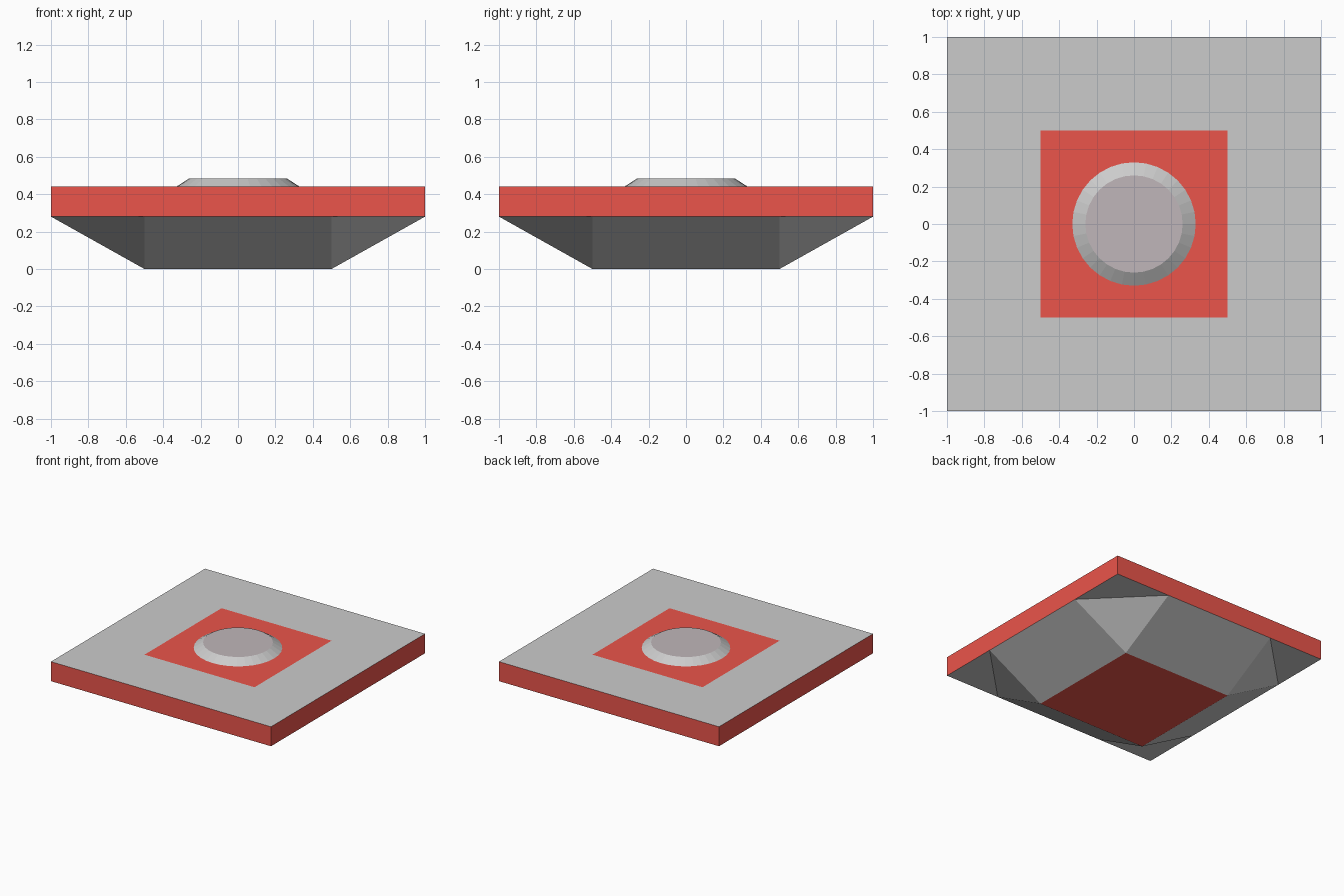
import bpy, bmesh

if "Cube" in bpy.data.objects:
    bpy.data.objects.remove(bpy.data.objects["Cube"])

def material(name, rgb):
    m = bpy.data.materials.new(name)
    m.diffuse_color = (*rgb, 1)
    m.use_nodes = True
    m.node_tree.nodes["Principled BSDF"].inputs["Base Color"].default_value = m.diffuse_color
    return m

red = material("red", (0.83, 0.09, 0.07))
grey = material("light_grey", (0.72, 0.72, 0.72))
cap = material("cap_grey", (0.53, 0.47, 0.49))

Z_MID, Z_TOP = 0.28, 0.44
IN, OUT = 0.5, 1.0

def make_object(name, bm, mats):
    bmesh.ops.recalc_face_normals(bm, faces=bm.faces)
    mesh = bpy.data.meshes.new(name)
    bm.to_mesh(mesh)
    bm.free()
    for m in mats:
        mesh.materials.append(m)
    ob = bpy.data.objects.new(name, mesh)
    bpy.context.collection.objects.link(ob)
    return ob

def square(bm, r, z):
    return [bm.verts.new((x * r, y * r, z)) for x, y in ((-1, -1), (1, -1), (1, 1), (-1, 1))]

# Plate: red rim and centre square, grey surrounding top, tapered underside
bm = bmesh.new()
base = square(bm, IN, 0)
low = square(bm, OUT, Z_MID)
high = square(bm, OUT, Z_TOP)
centre = square(bm, IN, Z_TOP)

def face(verts, mat):
    bm.faces.new(verts).material_index = mat

face(base, 1)
face(centre, 1)
mids = []
for i in range(4):
    a, b = low[i].co, low[(i + 1) % 4].co
    mids.append((bm.verts.new(a.lerp(b, 0.25)), bm.verts.new(a.lerp(b, 0.75))))
for i in range(4):
    j = (i + 1) % 4
    m0, m1 = mids[i]
    face((low[i], m0, m1, low[j], high[j], high[i]), 1)     # rim
    face((high[i], high[j], centre[j], centre[i]), 0)       # top border
    face((base[i], base[j], m1, m0), 0)                     # side slope
    prev = mids[i - 1][1]
    face((base[i], m0, prev), 0)                            # cut corner
    face((low[i], prev, m0), 0)                             # flat corner
make_object("tapered_plate", bm, [grey, red])

# Low round button on top
bm = bmesh.new()
bmesh.ops.create_cone(bm, cap_ends=True, segments=32, radius1=0.33, radius2=0.26, depth=0.045)
bmesh.ops.translate(bm, vec=(0, 0, Z_TOP + 0.0225), verts=bm.verts)
bm.faces.ensure_lookup_table()
bmesh.ops.recalc_face_normals(bm, faces=bm.faces)
for f in bm.faces:
    f.material_index = 1 if f.normal.z > 0.99 else 0
make_object("round_button", bm, [grey, cap])
